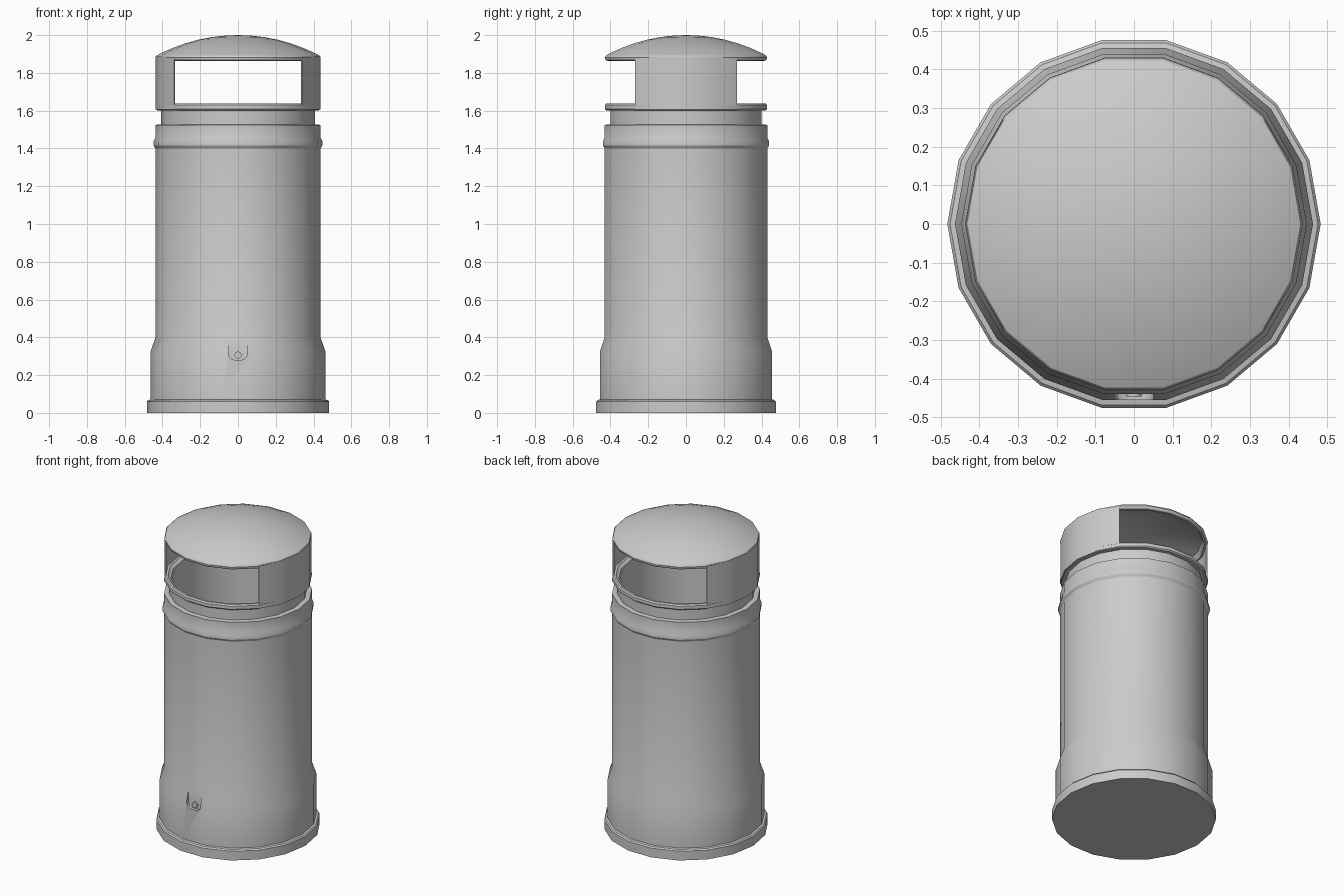
import bpy, bmesh
from math import sin, cos, pi, radians, sqrt

if "Cube" in bpy.data.objects:
    bpy.data.objects.remove(bpy.data.objects["Cube"])

ANG18 = [20 * i for i in range(18)]


def finish(bm, name, angle=31):
    bmesh.ops.recalc_face_normals(bm, faces=bm.faces)
    me = bpy.data.meshes.new(name)
    bm.to_mesh(me)
    bm.free()
    ob = bpy.data.objects.new(name, me)
    bpy.context.collection.objects.link(ob)
    if angle:
        smooth(ob, angle)
    return ob


def smooth(ob, angle=31):
    bpy.ops.object.select_all(action='DESELECT')
    ob.select_set(True)
    bpy.context.view_layer.objects.active = ob
    bpy.ops.object.shade_smooth_by_angle(angle=radians(angle))


def revolve(name, profile, angle=31):
    """18-sided lathe; profile points with r = 0 become poles."""
    bm = bmesh.new()
    rings = []
    for r, z in profile:
        if r == 0:
            rings.append([bm.verts.new((0, 0, z))] * 18)
        else:
            rings.append([bm.verts.new((r * cos(radians(a)), r * sin(radians(a)), z)) for a in ANG18])
    for lo, hi in zip(rings, rings[1:]):
        for i in range(18):
            j = (i + 1) % 18
            quad = dict.fromkeys((lo[i], lo[j], hi[j], hi[i]))
            bm.faces.new(list(quad))
    return finish(bm, name, angle)


def prism(name, outline, y0, y1, angle=0):
    """Extrude an x-z outline along y."""
    bm = bmesh.new()
    face = bm.faces.new([bm.verts.new((x, y0, z)) for x, z in outline])
    ext = bmesh.ops.extrude_face_region(bm, geom=[face])
    moved = [v for v in ext['geom'] if isinstance(v, bmesh.types.BMVert)]
    bmesh.ops.translate(bm, vec=(0, y1 - y0, 0), verts=moved)
    return finish(bm, name, angle)


# Hollow bin body: plinth, skirt, barrel, collar bead, neck, rim and inside wall
body = revolve("bin_body", [
    (0, 0), (0.483, 0), (0.483, 0.06), (0.476, 0.068), (0.463, 0.071),
    (0.463, 0.325), (0.437, 0.40), (0.437, 1.40), (0.447, 1.416),
    (0.447, 1.436), (0.437, 1.458), (0.437, 1.525), (0.407, 1.527),
    (0.407, 1.602), (0.429, 1.602), (0.436, 1.609), (0.436, 1.629),
    (0.429, 1.637), (0.415, 1.637), (0.408, 1.628), (0.395, 1.622),
    (0.395, 0.10), (0, 0.10)])

# Lock recess cut into the front of the skirt
arc = [(-0.015 + 0.035 * cos(pi + t * pi / 8), 0.315 + 0.035 * sin(pi + t * pi / 8)) for t in range(5)]
outline = [(-0.05, 0.41)] + arc + [(-x, z) for x, z in reversed(arc)] + [(0.05, 0.41)]
cutter = prism("lock_cutter", outline, -0.55, -0.436)
cutter.hide_render = True
mod = body.modifiers.new("lock_recess", 'BOOLEAN')
mod.operation = 'DIFFERENCE'
mod.solver = 'EXACT'
mod.object = cutter
bpy.context.view_layer.objects.active = body
bpy.ops.object.modifier_move_to_index(modifier=mod.name, index=0)
bpy.ops.object.modifier_apply(modifier=mod.name)
bpy.data.objects.remove(cutter, do_unlink=True)
smooth(body)

# Round lock barrel inside the recess
prism("lock_barrel", [(0.019 * cos(t * pi / 6), 0.306 + 0.019 * sin(t * pi / 6)) for t in range(12)],
      -0.434, -0.446, 35)

# Domed lid with a rolled lip
R = 0.915
top = [(r, 2.0 - R + sqrt(R * R - r * r)) for r in (0, 0.07, 0.14, 0.21, 0.28, 0.35, 0.40, 0.43)]
under = [(r, z - 0.014) for r, z in reversed(top[:-1])]
revolve("domed_lid", top + [(0.436, 1.882), (0.434, 1.872), (0.427, 1.865), (0.415, 1.863)] + under)

# Two thin side walls carrying the lid, leaving front and back openings
for side, name in ((1, "right_wall"), (-1, "left_wall")):
    bm = bmesh.new()
    loops = []
    for a, r in ((-38.5, 0.433), (-20, 0.436), (0, 0.436), (20, 0.436), (38.5, 0.433)):
        c, s = side * cos(radians(a)), sin(radians(a))
        loops.append([bm.verts.new((q * c, q * s, z)) for q, z in
                      ((r, 1.605), (r, 1.887), (r - 0.008, 1.887), (r - 0.008, 1.605))])
    for p, q in zip(loops, loops[1:]):
        for i in range(4):
            j = (i + 1) % 4
            bm.faces.new((p[i], p[j], q[j], q[i]))
    bm.faces.new(loops[0])
    bm.faces.new(loops[-1])
    finish(bm, name)
